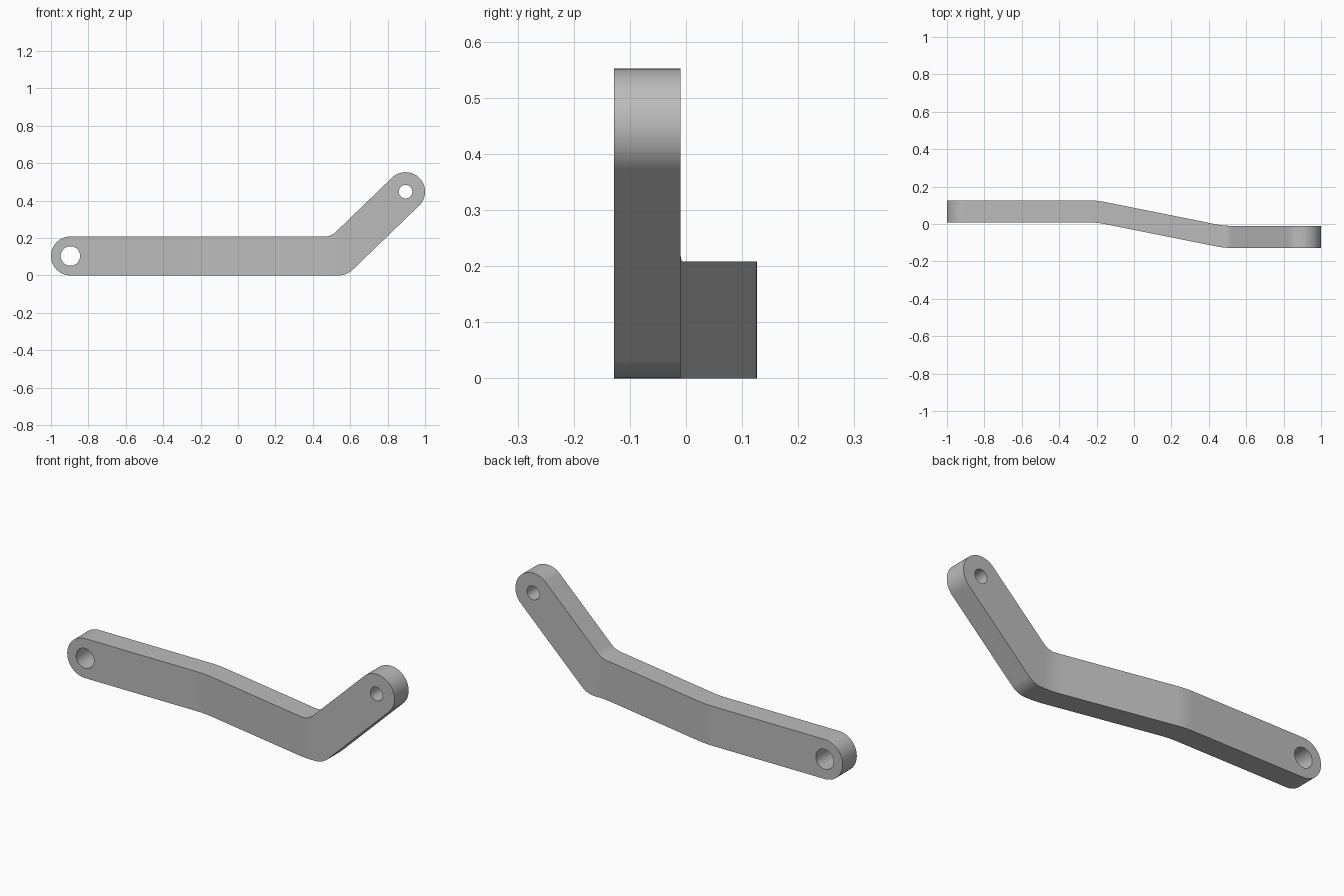
import bpy, bmesh
from math import cos, sin, tan, radians, pi
from mathutils import Vector

if "Cube" in bpy.data.objects:
    bpy.data.objects.remove(bpy.data.objects["Cube"], do_unlink=True)

R = 0.104                     # half width of the bar
ARM = radians(44)             # upward angle of the short arm
LEFT, RIGHT = (-0.896, R), (0.896, 0.448)
THICK = 0.118
STEPS = 8


def arc(centre, radius, start, end, steps):
    return [(centre[0] + radius * cos(start + (end - start) * i / steps),
             centre[1] + radius * sin(start + (end - start) * i / steps))
            for i in range(steps + 1)]


def sideways(x):
    """Offset of the back face: two rounded bends joined by a slope."""
    def ramp(start, half=0.045):
        t = x - start
        if t <= -half:
            return 0.0
        return t if t >= half else (t + half) ** 2 / (4 * half)
    a, b = -0.2, 0.48
    return 0.1265 - 0.1365 * (ramp(a) - ramp(b)) / (b - a)


# Outline: rounded ends and a rounded elbow
elbow_x = RIGHT[0] - (RIGHT[1] - R) / tan(ARM)
shift = R * tan(ARM / 2)
low_r, high_r = 0.11, 0.09
low = (elbow_x + shift - low_r * tan(ARM / 2), low_r)
high = (elbow_x - shift - high_r * tan(ARM / 2), 2 * R + high_r)
outline = arc(low, low_r, -pi / 2, ARM - pi / 2, STEPS)
outline += arc(RIGHT, R, ARM - pi / 2, ARM + pi / 2, 32)
outline += arc(high, high_r, ARM - pi / 2, -pi / 2, STEPS)
outline += arc(LEFT, R, pi / 2, 3 * pi / 2, 32)

# Pivot holes
holes = [arc(LEFT, 0.052, 0, 2 * pi, 40)[:-1], arc(RIGHT, 0.036, 0, 2 * pi, 40)[:-1]]

# Fill the outline around the holes and give it thickness
bm = bmesh.new()
for loop in [outline] + holes:
    verts = [bm.verts.new((x, 0, z)) for x, z in loop]
    for i, v in enumerate(verts):
        bm.edges.new((v, verts[(i + 1) % len(verts)]))
bmesh.ops.triangle_fill(bm, use_beauty=True, use_dissolve=False, edges=bm.edges[:])
extruded = bmesh.ops.extrude_face_region(bm, geom=bm.faces[:])
for v in extruded["geom"]:
    if isinstance(v, bmesh.types.BMVert):
        v.co.y -= THICK

# Slice across the bends, then offset the bar sideways
for bend in (-0.2, 0.48):
    for i in range(STEPS + 1):
        x = bend - 0.045 + 0.09 * i / STEPS
        bmesh.ops.bisect_plane(bm, geom=bm.verts[:] + bm.edges[:] + bm.faces[:],
                               plane_co=Vector((x, 0, 0)), plane_no=Vector((1, 0, 0)))
for v in bm.verts:
    v.co.y += sideways(v.co.x)
bmesh.ops.recalc_face_normals(bm, faces=bm.faces[:])

mesh = bpy.data.meshes.new("bent_lever_arm")
bm.to_mesh(mesh)
bm.free()
lever = bpy.data.objects.new("bent_lever_arm", mesh)
bpy.context.collection.objects.link(lever)

# Plain grey metal
grey = bpy.data.materials.new("plain_grey")
grey.use_nodes = True
colour = (0.5, 0.5, 0.5, 1)
grey.diffuse_color = colour
grey.node_tree.nodes["Principled BSDF"].inputs["Base Color"].default_value = colour
mesh.materials.append(grey)

# Smooth rounded walls with crisp rims
bpy.ops.object.select_all(action="DESELECT")
lever.select_set(True)
bpy.context.view_layer.objects.active = lever
bpy.ops.object.shade_smooth_by_angle(angle=radians(30))
weighted = lever.modifiers.new("even_shading", "WEIGHTED_NORMAL")
weighted.keep_sharp = True
